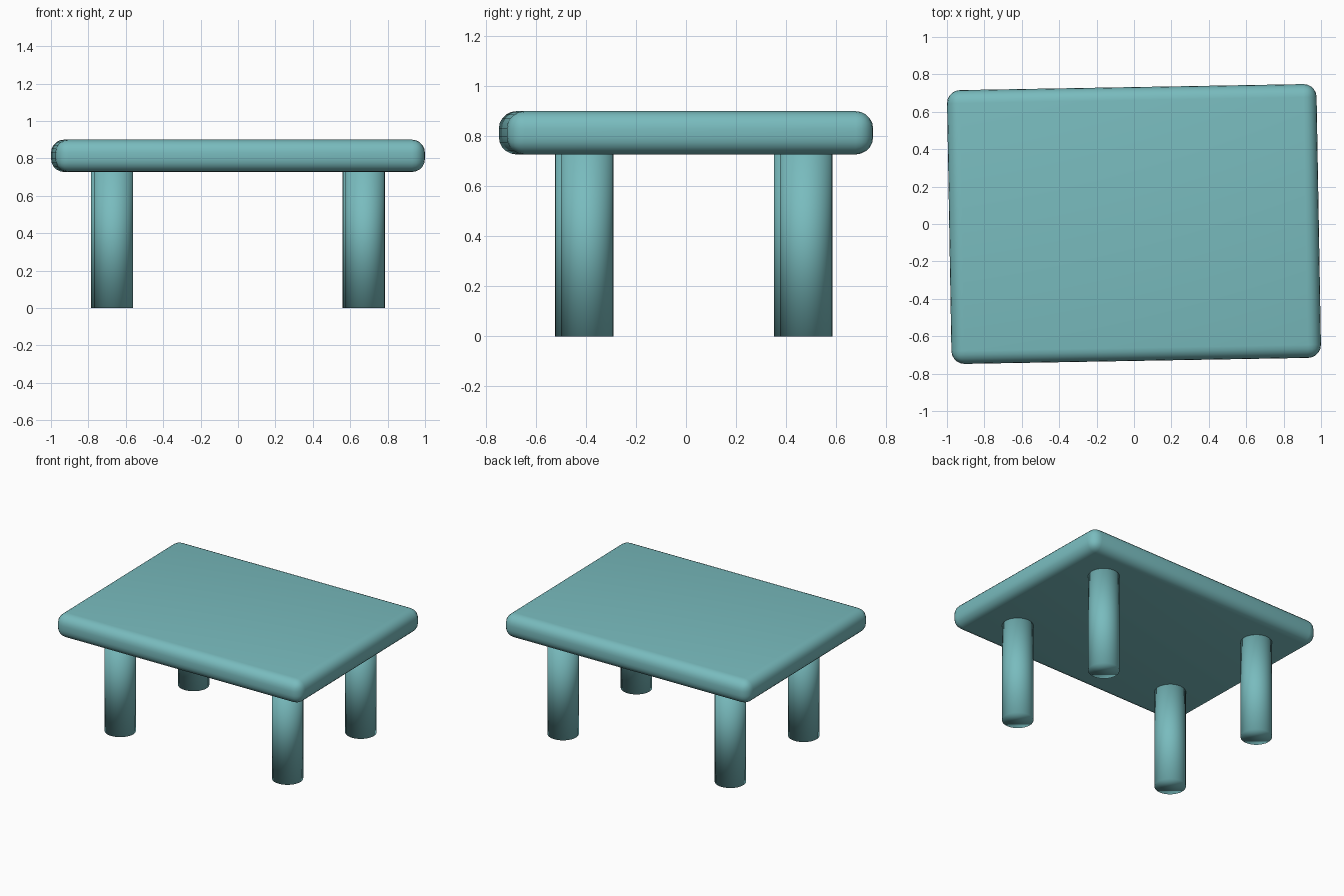
import bpy
import math
from mathutils import Matrix

cube = bpy.data.objects.get("Cube")
if cube:
    bpy.data.objects.remove(cube, do_unlink=True)

TURN = math.radians(1)      # the whole table sits slightly turned
TOP_Z, UNDERSIDE_Z = 0.9, 0.727
LEG_RADIUS, LEG_SINK = 0.105, 0.01
turn = Matrix.Rotation(TURN, 4, "Z")

teal = bpy.data.materials.new("teal")
teal.use_nodes = True
teal.diffuse_color = (0.19, 0.50, 0.515, 1)
teal.node_tree.nodes["Principled BSDF"].inputs["Base Color"].default_value = teal.diffuse_color


def finish(name):
    obj = bpy.context.object
    obj.name = obj.data.name = name
    obj.data.materials.append(teal)
    bpy.ops.object.shade_smooth()
    return obj


# Rounded slab
bpy.ops.mesh.primitive_cube_add(size=1, location=(0, 0, (TOP_Z + UNDERSIDE_Z) / 2),
                                rotation=(0, 0, TURN))
slab = finish("table_top")
slab.scale = (1.976, 1.464, TOP_Z - UNDERSIDE_Z)
bpy.ops.object.transform_apply(location=False, rotation=False, scale=True)
bevel = slab.modifiers.new("rounded_edges", "BEVEL")
bevel.width = 0.07
bevel.segments = 5

# Four round legs, set slightly towards the back
leg_height = UNDERSIDE_Z + LEG_SINK
for row, y in (("front", -0.407), ("back", 0.468)):
    for side, x in (("left", 0.673), ("right", -0.673)):
        bpy.ops.mesh.primitive_cylinder_add(
            vertices=32, radius=LEG_RADIUS, depth=leg_height,
            location=turn @ Matrix.Translation((x, y, leg_height / 2)).translation,
            rotation=(0, 0, TURN))
        finish(f"{row}_{side}_leg")
